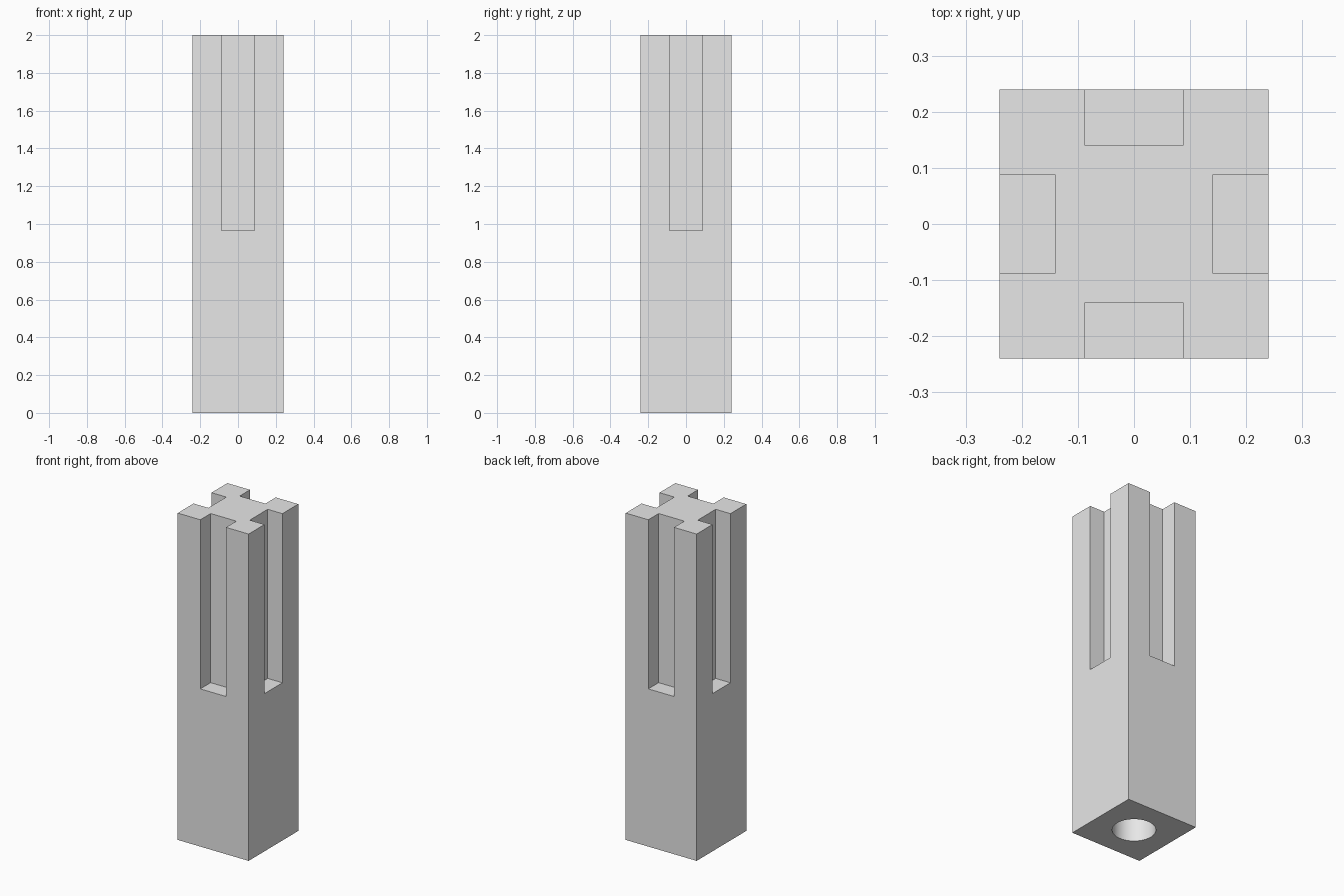
import bpy
import math

if "Cube" in bpy.data.objects:
    bpy.data.objects.remove(bpy.data.objects["Cube"], do_unlink=True)

HALF = 0.24          # half width of the post
HEIGHT = 2.0
SLOT_HALF = 0.087    # half width of each slot
SLOT_INNER = 0.14    # distance from the axis to the slot's back wall
SLOT_BASE = 0.965    # height of the slot floor
HOLE_RADIUS = 0.12
HOLE_DEPTH = 1.0
MARGIN = 0.1         # how far cutters reach past the surface


def box(name, low, high):
    size = [b - a for a, b in zip(low, high)]
    centre = [(a + b) / 2 for a, b in zip(low, high)]
    bpy.ops.mesh.primitive_cube_add(size=1, location=centre)
    obj = bpy.context.object
    obj.name = name
    obj.scale = size
    bpy.ops.object.transform_apply(location=True, rotation=True, scale=True)
    return obj


def cut(target, cutter):
    cutter.hide_render = True
    mod = target.modifiers.new("cut_" + cutter.name, "BOOLEAN")
    mod.operation = "DIFFERENCE"
    mod.solver = "EXACT"
    mod.object = cutter
    bpy.ops.object.select_all(action="DESELECT")
    target.select_set(True)
    bpy.context.view_layer.objects.active = target
    bpy.ops.object.modifier_apply(modifier=mod.name)
    bpy.data.objects.remove(cutter, do_unlink=True)


# Square post
post = box("post", (-HALF, -HALF, 0), (HALF, HALF, HEIGHT))

# One open-topped slot in each side
for i in range(4):
    slot = box("slot", (SLOT_INNER, -SLOT_HALF, SLOT_BASE),
               (HALF + MARGIN, SLOT_HALF, HEIGHT + MARGIN))
    slot.rotation_euler.z = i * math.pi / 2
    bpy.ops.object.transform_apply(rotation=True)
    cut(post, slot)

# Round socket in the underside
bpy.ops.mesh.primitive_cylinder_add(
    vertices=64, radius=HOLE_RADIUS, depth=HOLE_DEPTH + MARGIN,
    location=(0, 0, (HOLE_DEPTH - MARGIN) / 2))
socket = bpy.context.object
socket.name = "socket"
cut(post, socket)

# Plain grey finish
grey = bpy.data.materials.new("light_grey")
grey.use_nodes = True
colour = (0.8, 0.8, 0.8, 1)
grey.diffuse_color = colour
grey.node_tree.nodes["Principled BSDF"].inputs["Base Color"].default_value = colour
post.data.materials.clear()
post.data.materials.append(grey)
for face in post.data.polygons:
    face.material_index = 0

post.select_set(True)
bpy.context.view_layer.objects.active = post
bpy.ops.object.shade_smooth_by_angle(angle=math.radians(30))
